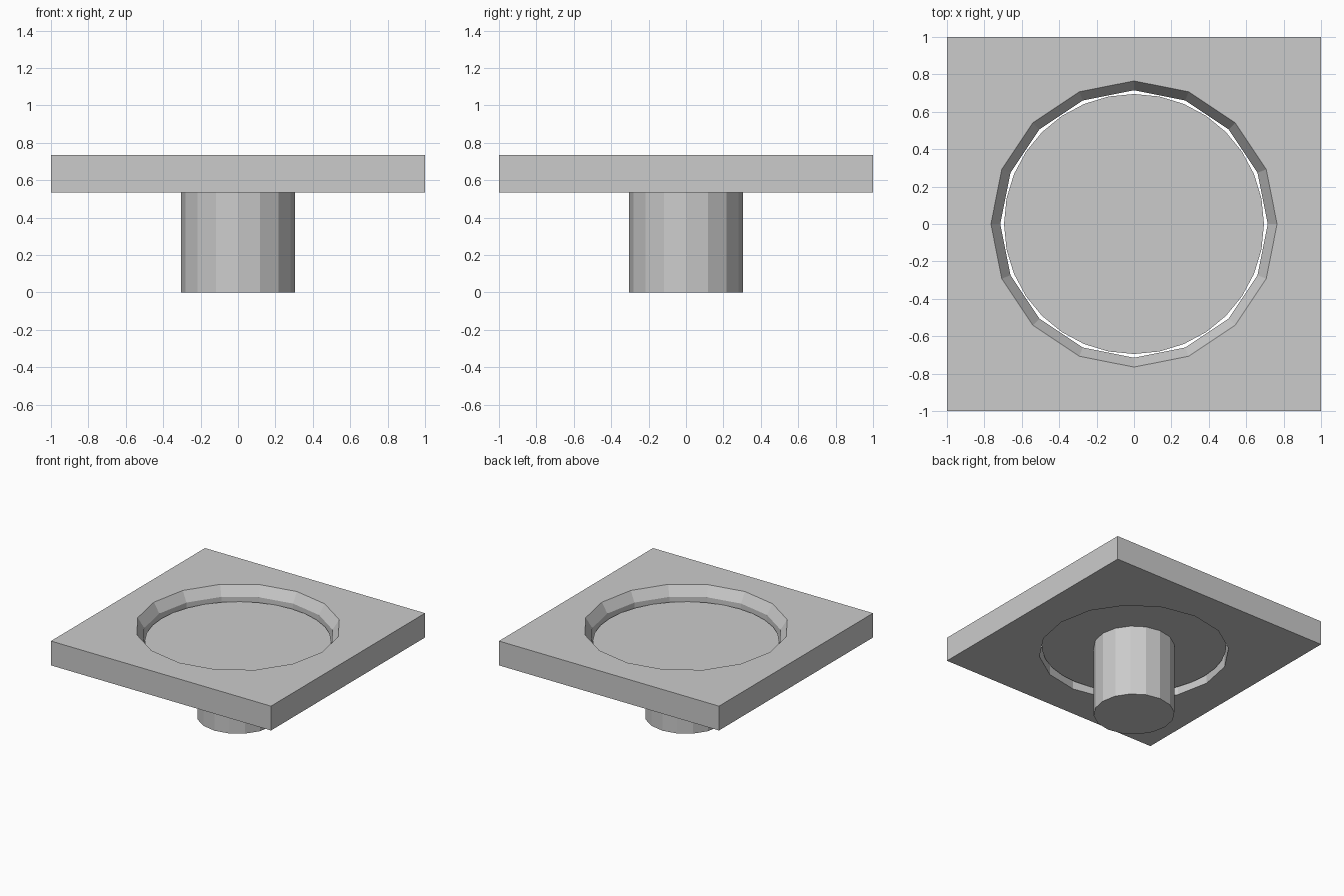
import bpy, bmesh
from math import cos, sin, pi

if "Cube" in bpy.data.objects:
    bpy.data.objects.remove(bpy.data.objects["Cube"])

SIDES = 16


def add_object(name, bm):
    bmesh.ops.recalc_face_normals(bm, faces=bm.faces[:])
    mesh = bpy.data.meshes.new(name)
    bm.to_mesh(mesh)
    bm.free()
    obj = bpy.data.objects.new(name, mesh)
    bpy.context.collection.objects.link(obj)
    return obj


def ring(bm, radius, z, square=False):
    """A loop of 16 points on a circle, or pushed out onto a square."""
    verts = []
    for i in range(SIDES):
        c, s = cos(2 * pi * i / SIDES), sin(2 * pi * i / SIDES)
        r = radius / max(abs(c), abs(s)) if square else radius
        verts.append(bm.verts.new((r * c, r * s, z)))
    return verts


def cylinder(name, radius, z0, z1, sides):
    bm = bmesh.new()
    loops = [[bm.verts.new((radius * cos(2 * pi * i / sides),
                            radius * sin(2 * pi * i / sides), z))
              for i in range(sides)] for z in (z0, z1)]
    for i in range(sides):
        j = (i + 1) % sides
        bm.faces.new((loops[0][i], loops[0][j], loops[1][j], loops[1][i]))
    bm.faces.new(loops[0][::-1])
    bm.faces.new(loops[1])
    return add_object(name, bm)


# Square plate with a chamfered round opening
bm = bmesh.new()
loops = [ring(bm, 1.0, 0.535, True), ring(bm, 1.0, 0.735, True),
         ring(bm, 0.765, 0.735), ring(bm, 0.715, 0.655), ring(bm, 0.715, 0.535)]
for a, b in zip(loops, loops[1:] + loops[:1]):
    for i in range(SIDES):
        j = (i + 1) % SIDES
        bm.faces.new((a[i], a[j], b[j], b[i]))
add_object("square_plate", bm)

# Round button sitting in the opening, and its stem
cylinder("button_disc", 0.695, 0.59, 0.62, 32)
cylinder("stem", 0.305, 0.0, 0.59, SIDES)
